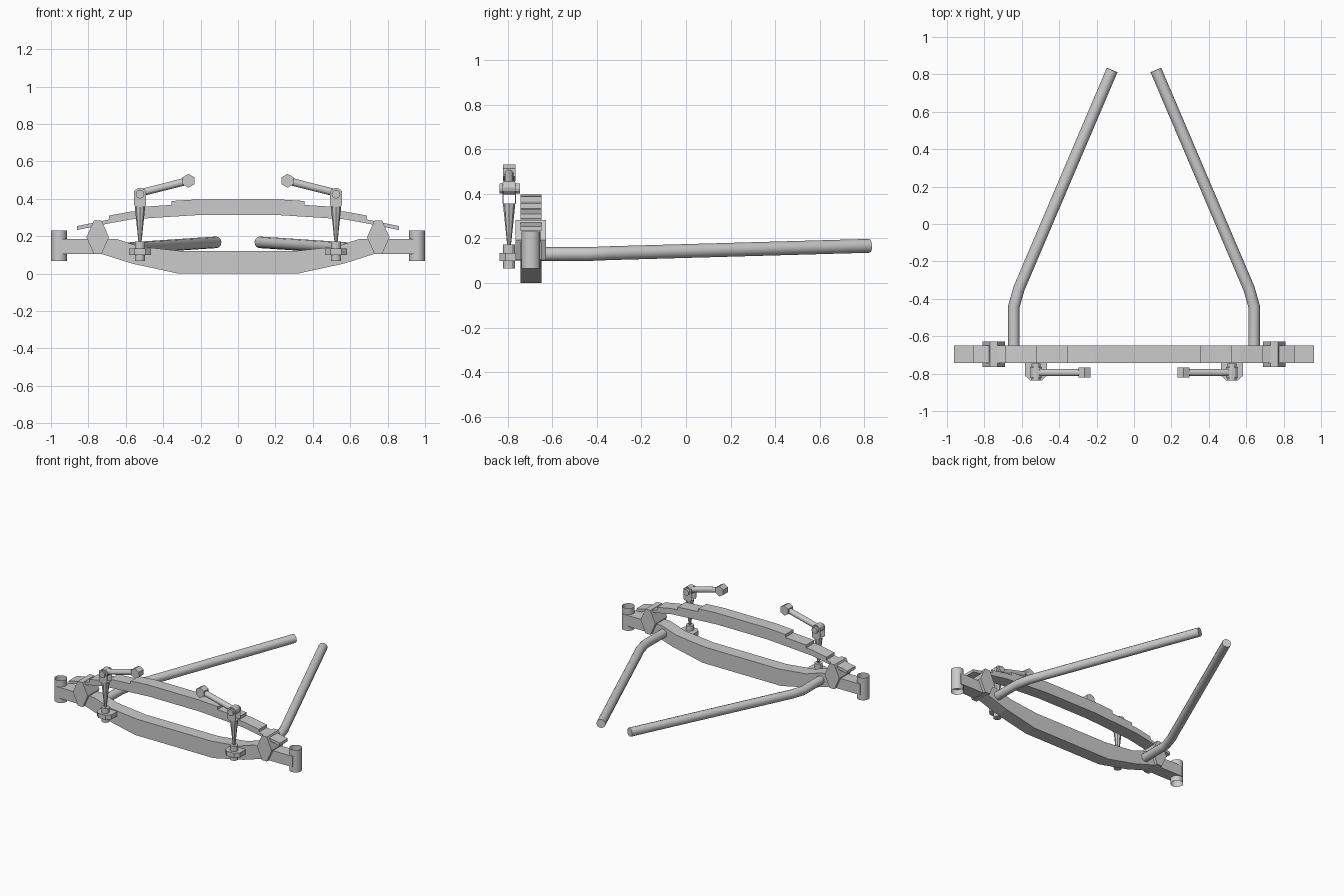
import bpy, bmesh, math
from mathutils import Vector

if "Cube" in bpy.data.objects:
    bpy.data.objects.remove(bpy.data.objects["Cube"])

Y0, Y1 = -0.743, -0.649      # front and back of the axle beam
YS = -0.794                  # shock absorber plane


def finish(name, bm, smooth=False):
    bmesh.ops.recalc_face_normals(bm, faces=bm.faces)
    me = bpy.data.meshes.new(name)
    bm.to_mesh(me)
    bm.free()
    ob = bpy.data.objects.new(name, me)
    bpy.context.collection.objects.link(ob)
    if smooth:
        bpy.ops.object.select_all(action='DESELECT')
        ob.select_set(True)
        bpy.context.view_layer.objects.active = ob
        bpy.ops.object.shade_smooth_by_angle(angle=math.radians(35))
    return ob


def prism(name, pts, a, b, axis='Y'):
    """Extrude a 2D outline from a to b along Y (xz outline) or Z (xy outline)."""
    bm = bmesh.new()
    def mk(p, t):
        return (p[0], t, p[1]) if axis == 'Y' else (p[0], p[1], t)
    face = bm.faces.new([bm.verts.new(mk(p, a)) for p in pts])
    ext = bmesh.ops.extrude_face_region(bm, geom=[face])
    d = Vector((0, b - a, 0) if axis == 'Y' else (0, 0, b - a))
    bmesh.ops.translate(bm, vec=d, verts=[v for v in ext['geom'] if isinstance(v, bmesh.types.BMVert)])
    return finish(name, bm)


def rod(name, p, q, r1, r2=None, sides=12, caps=True, smooth=False):
    """Cylinder or cone between two points."""
    p, q = Vector(p), Vector(q)
    d = q - p
    bm = bmesh.new()
    bmesh.ops.create_cone(bm, cap_ends=caps, segments=sides, radius1=r1,
                          radius2=r1 if r2 is None else r2, depth=d.length)
    rot = Vector((0, 0, 1)).rotation_difference(d.normalized()).to_matrix().to_4x4()
    bmesh.ops.transform(bm, matrix=rot, verts=bm.verts)
    bmesh.ops.translate(bm, vec=(p + q) / 2, verts=bm.verts)
    return finish(name, bm, smooth)


def tube(name, pts, r):
    """Round tube along a path."""
    cu = bpy.data.curves.new(name, 'CURVE')
    cu.dimensions = '3D'
    cu.bevel_depth, cu.bevel_resolution, cu.use_fill_caps = r, 4, True
    sp = cu.splines.new('POLY')
    sp.points.add(len(pts) - 1)
    for pt, co in zip(sp.points, pts):
        pt.co = (*co, 1)
    ob = bpy.data.objects.new(name, cu)
    bpy.context.collection.objects.link(ob)
    bpy.ops.object.select_all(action='DESELECT')
    ob.select_set(True)
    bpy.context.view_layer.objects.active = ob
    bpy.ops.object.convert(target='MESH')
    bpy.ops.object.shade_smooth_by_angle(angle=math.radians(40))


def mirrored(right):
    """Full path from left to right given the right half."""
    return [(-x, z) for x, z in reversed(right)] + right


# Dropped axle beam
top = mirrored([(0.30, 0.12), (0.53, 0.145), (0.65, 0.185), (0.963, 0.185)])
bottom = mirrored([(0.32, 0.0), (0.565, 0.053), (0.73, 0.105), (0.963, 0.105)])
prism('axle_beam', top + bottom[::-1], Y0, Y1)

# Leaf spring: four leaves, shortest on top
ARCH = [(0.21, 0.313), (0.355, 0.304), (0.57, 0.29), (0.69, 0.268), (0.86, 0.233)]


def arch_z(x):
    for (xa, za), (xb, zb) in zip(ARCH, ARCH[1:]):
        if x <= xb:
            return za + (zb - za) * (x - xa) / (xb - xa)
    return ARCH[-1][1]


T = 0.021
for i, half in enumerate((0.86, 0.69, 0.525, 0.355)):
    xs = [x for x, _ in ARCH if x < half - 0.01] + [half]
    low = mirrored([(x, arch_z(x) + T * i) for x in xs])
    prism(f'spring_leaf_{i + 1}', low + [(x, z + T) for x, z in reversed(low)], Y0, Y1)

for s, side in ((-1, 'left'), (1, 'right')):
    # Open kingpin sleeve at the beam end
    rod(f'kingpin_{side}', (s * 0.957, -0.696, 0.066), (s * 0.957, -0.696, 0.231), 0.043,
        sides=16, caps=False, smooth=True)
    # Spring shackle plate
    hexa = [(-0.06, 0), (-0.02, 0.09), (0.02, 0.09), (0.06, 0), (0.02, -0.09), (-0.02, -0.09)]
    prism(f'shackle_{side}', [(s * 0.75 + x, 0.194 + z) for x, z in hexa], -0.765, -0.628)
    # Trailing arm
    tube(f'trailing_arm_{side}', [(s * 0.642, -0.65, 0.13), (s * 0.642, -0.44, 0.13),
                                  (s * 0.615, -0.345, 0.134), (s * 0.117, 0.823, 0.167)], 0.031)

    # Shock mount on the beam
    xc = s * 0.524
    tab = [(-0.059, Y0), (-0.059, -0.81), (-0.03, -0.838), (0.03, -0.838), (0.059, -0.81), (0.059, Y0)]
    prism(f'shock_mount_{side}', [(xc + x, y) for x, y in tab], 0.1, 0.134, 'Z')
    rod(f'shock_bushing_{side}', (xc, YS, 0.066), (xc, YS, 0.172), 0.027)
    # Tapered drop link
    rod(f'drop_link_{side}', (xc, YS, 0.165), (xc, YS, 0.358), 0.008, 0.028, sides=8)
    # Fork plates around the joint
    fork = [(-0.026, 0.357), (-0.033, 0.37), (-0.033, 0.44), (-0.018, 0.452),
            (0.018, 0.452), (0.033, 0.44), (0.033, 0.37), (0.026, 0.357)]
    for n, y in (('front', -0.824), ('back', -0.768)):
        prism(f'fork_{n}_{side}', [(xc + x, z) for x, z in fork], y, y + 0.004)
    # Pivot pin, lever eye, lever arm and hexagonal end
    rod(f'pivot_pin_{side}', (xc, -0.837, 0.424), (xc, -0.746, 0.424), 0.023)
    rod(f'lever_eye_{side}', (xc, -0.82, 0.428), (xc, -0.768, 0.428), 0.03)
    rod(f'lever_arm_{side}', (xc, YS, 0.431), (s * 0.265, YS, 0.496), 0.02)
    hexend = [(s * 0.265 + 0.037 * math.sin(k * math.pi / 3),
               0.496 + 0.037 * math.cos(k * math.pi / 3)) for k in range(6)]
    prism(f'lever_end_{side}', hexend, -0.822, -0.766)
